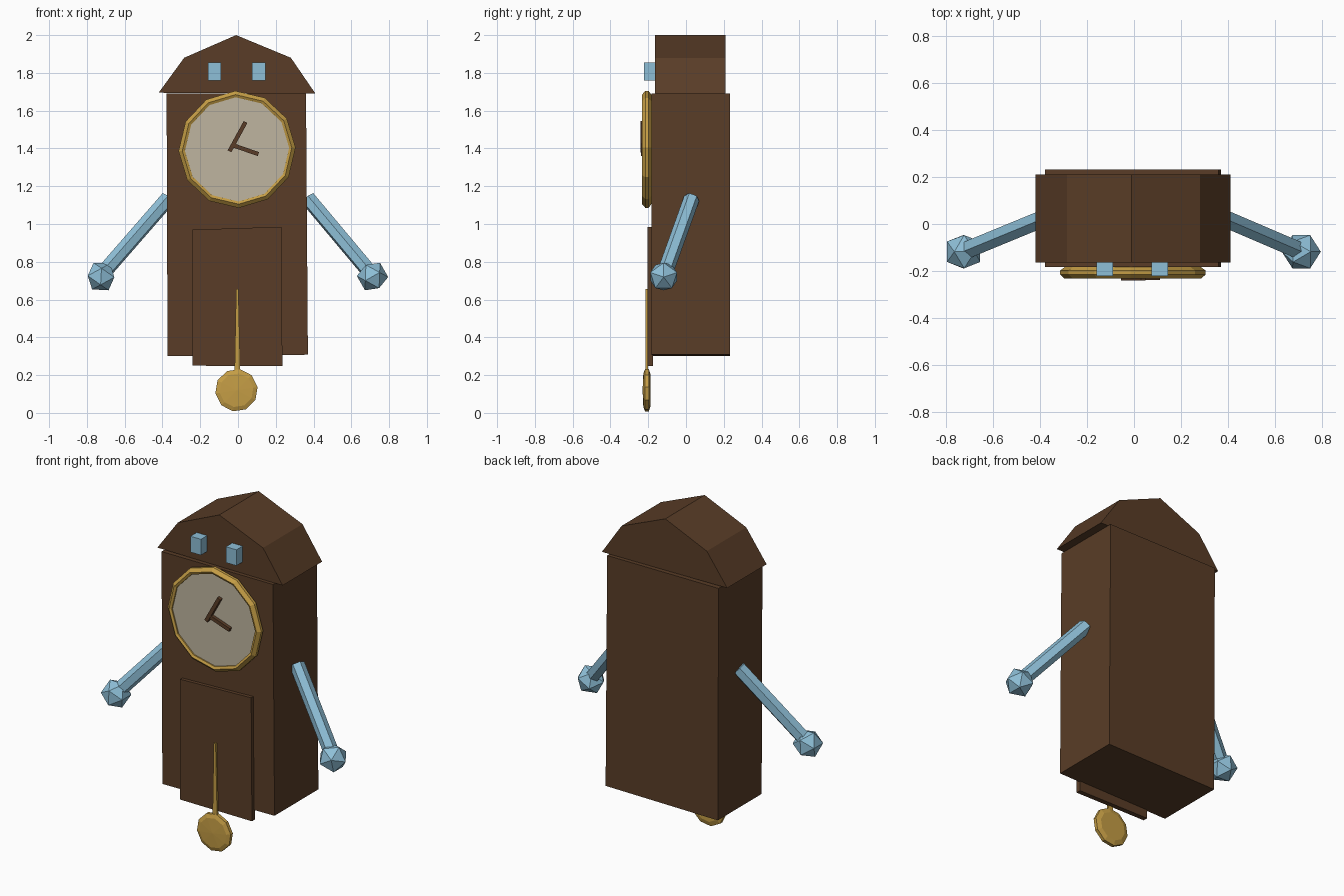
import bpy, bmesh, math
from mathutils import Vector, Matrix

if "Cube" in bpy.data.objects:
    bpy.data.objects.remove(bpy.data.objects["Cube"])


def material(name, rgb):
    m = bpy.data.materials.new(name)
    m.use_nodes = True
    m.diffuse_color = (*rgb, 1)
    m.node_tree.nodes["Principled BSDF"].inputs["Base Color"].default_value = (*rgb, 1)
    return m


WOOD = material("dark wood", (0.1, 0.046, 0.02))
BLUE = material("light blue", (0.27, 0.52, 0.68))
GOLD = material("gold", (0.56, 0.34, 0.06))
CREAM = material("cream", (0.52, 0.46, 0.35))


def finish(name, bm, mat):
    bmesh.ops.recalc_face_normals(bm, faces=bm.faces)
    mesh = bpy.data.meshes.new(name)
    bm.to_mesh(mesh)
    bm.free()
    mesh.materials.append(mat)
    ob = bpy.data.objects.new(name, mesh)
    bpy.context.collection.objects.link(ob)
    return ob


def prism(name, outline, y0, y1, mat):
    """Extrude an x-z outline from y0 to y1."""
    bm = bmesh.new()
    face = bm.faces.new([bm.verts.new((x, y0, z)) for x, z in outline])
    ext = bmesh.ops.extrude_face_region(bm, geom=[face])["geom"]
    verts = [v for v in ext if isinstance(v, bmesh.types.BMVert)]
    bmesh.ops.translate(bm, verts=verts, vec=(0, y1 - y0, 0))
    return finish(name, bm, mat)


def box(name, x0, x1, y0, y1, z0, z1, mat):
    return prism(name, [(x0, z0), (x1, z0), (x1, z1), (x0, z1)], y0, y1, mat)


def lathe(name, centre, profile, sides, mat, closed=False, turn=0):
    """Turn (radius, y) points about a y axis through the x-z centre."""
    bm = bmesh.new()
    rings = []
    for i in range(sides):
        a = turn + math.tau * i / sides
        rings.append([bm.verts.new((centre[0] + r * math.cos(a), y, centre[1] + r * math.sin(a)))
                      for r, y in profile])
    n = len(profile)
    for i in range(sides):
        p, q = rings[i], rings[(i + 1) % sides]
        for j in range(n if closed else n - 1):
            k = (j + 1) % n
            bm.faces.new((p[j], p[k], q[k], q[j]))
    bmesh.ops.remove_doubles(bm, verts=bm.verts, dist=1e-5)
    return finish(name, bm, mat)


def bar(name, a, b, radius, sides, mat, squash=1):
    """Straight bar between two points."""
    a, b = Vector(a), Vector(b)
    axis = b - a
    bm = bmesh.new()
    turn = axis.to_track_quat('Z', 'Y').to_matrix().to_4x4()
    bmesh.ops.create_cone(bm, cap_ends=True, segments=sides, radius1=radius, radius2=radius,
                          depth=axis.length, matrix=Matrix.Translation((a + b) / 2) @ turn)
    return finish(name, bm, mat)


def hand(name, a, b, width, y0, y1):
    """Flat clock hand between two x-z points."""
    a, b = Vector(a), Vector(b)
    d = (b - a).normalized() * width / 2
    n = Vector((-d.y, d.x))
    return prism(name, [a + n, a - n, b - n, b + n], y0, y1, WOOD)


# Case, with slightly uneven corners
prism("case", [(-0.373, 0.3), (0.37, 0.308), (0.36, 1.69), (-0.378, 1.69)], -0.183, 0.232, WOOD)

# Gambrel roof
prism("roof", [(-0.42, 1.695), (0.41, 1.69), (0.28, 1.88), (-0.01, 2.0), (-0.285, 1.88)],
      -0.163, 0.21, WOOD)

# Door panel hanging below the case
prism("door", [(-0.24, 0.25), (0.235, 0.247), (0.23, 0.985), (-0.24, 0.97)], -0.204, -0.175, WOOD)

# Clock dial
DIAL = (-0.005, 1.395)
lathe("clock_rim", DIAL,
      [(0.285, -0.18), (0.31, -0.198), (0.31, -0.215), (0.29, -0.233), (0.276, -0.226), (0.276, -0.18)],
      12, GOLD, closed=True, turn=0.03)
lathe("clock_face", DIAL, [(0, -0.18), (0.282, -0.18), (0.282, -0.218), (0, -0.218)], 12, CREAM, turn=0.03)
hand("minute_hand", (-0.045, 1.385), (0.04, 1.54), 0.022, -0.24, -0.21)
hand("hour_hand", (-0.03, 1.418), (0.108, 1.37), 0.022, -0.238, -0.21)

# Pendulum
prism("pendulum_rod", [(-0.018, 0.22), (0.012, 0.22), (0.002, 0.655), (-0.01, 0.655)],
      -0.215, -0.2, GOLD)
lathe("pendulum_bob", (-0.008, 0.12),
      [(0, -0.188), (0.085, -0.188), (0.113, -0.197), (0.113, -0.217), (0.09, -0.226), (0, -0.23)],
      10, GOLD, turn=0.15)

# Eyes
for side, x in (("right", -0.125), ("left", 0.11)):
    box(side + "_eye", x - 0.035, x + 0.035, -0.222, -0.16, 1.76, 1.855, BLUE)

# Arms and fists
for side, s, x in (("right", -1, 0.725), ("left", 1, 0.712)):
    bar(side + "_arm", (s * 0.37, 0.03, 1.135), (s * (x - 0.015), -0.11, 0.745), 0.042, 6, BLUE)
    bm = bmesh.new()
    bmesh.ops.create_icosphere(bm, subdivisions=1, radius=0.083,
                               matrix=Matrix.Translation((s * x, -0.118, 0.722))
                               @ Matrix.Rotation(0.5 * s, 4, 'Y'))
    finish(side + "_fist", bm, BLUE)
